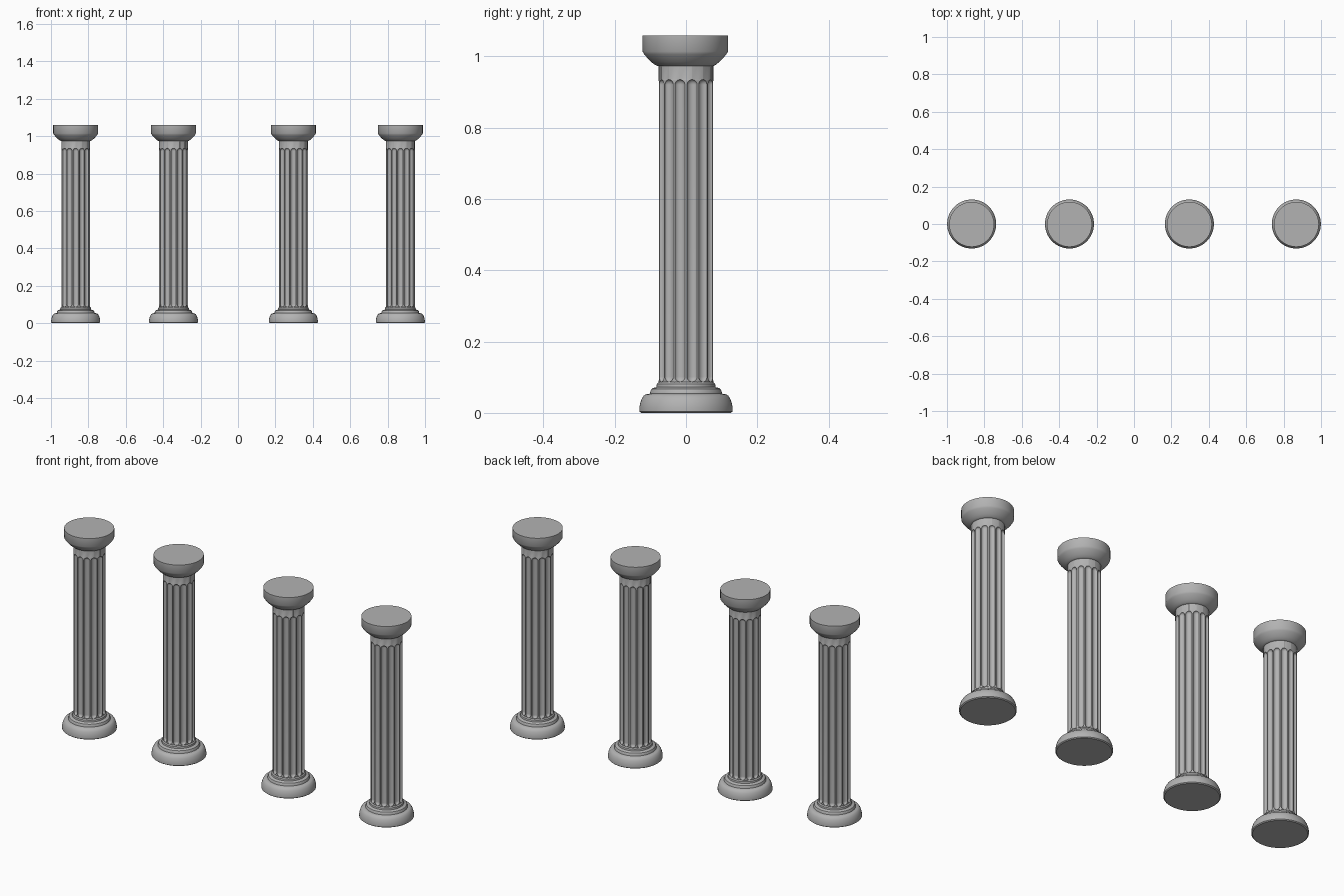
import bpy, bmesh, math

cube = bpy.data.objects.get("Cube")
if cube:
    bpy.data.objects.remove(cube, do_unlink=True)

stone = bpy.data.materials.new("grey stone")
stone.use_nodes = True
GREY = (0.45, 0.45, 0.45, 1)
stone.diffuse_color = GREY
stone.node_tree.nodes["Principled BSDF"].inputs["Base Color"].default_value = GREY

COLUMNS = {"far_right": -0.868, "inner_right": -0.345, "inner_left": 0.296, "far_left": 0.868}
FLUTES = 14
SHAFT_R = 0.077
FLUTE_W = 0.0145      # half width of a flute
FLUTE_DEPTH = 0.011
FLUTE_LOW, FLUTE_HIGH = 0.087, 0.935


def mesh_from_rings(name, rings, angle):
    """Skin a stack of closed vertex rings and cap both ends."""
    bm = bmesh.new()
    loops = [[bm.verts.new(p) for p in ring] for ring in rings]
    count = len(loops[0])
    for low, high in zip(loops, loops[1:]):
        for i in range(count):
            j = (i + 1) % count
            bm.faces.new((low[i], low[j], high[j], high[i]))
    bm.faces.new(loops[0][::-1])
    bm.faces.new(loops[-1])
    bmesh.ops.remove_doubles(bm, verts=bm.verts, dist=0.00002)
    bmesh.ops.recalc_face_normals(bm, faces=bm.faces)
    mesh = bpy.data.meshes.new(name)
    bm.to_mesh(mesh)
    bm.free()
    mesh.materials.append(stone)
    obj = bpy.data.objects.new(name, mesh)
    bpy.context.collection.objects.link(obj)
    bpy.ops.object.select_all(action="DESELECT")
    obj.select_set(True)
    bpy.context.view_layer.objects.active = obj
    bpy.ops.object.shade_smooth_by_angle(angle=math.radians(angle))
    return obj


def lathe(name, profile, sides=64):
    turns = [2 * math.pi * i / sides for i in range(sides)]
    rings = [[(r * math.cos(a), r * math.sin(a), z) for a in turns] for r, z in profile]
    return mesh_from_rings(name, rings, 35)


def shaft_ring(z, w):
    """One cross-section of the shaft with flutes of half width w."""
    ring = []
    step = 2 * math.pi / FLUTES
    for k in range(FLUTES):
        centre = (k + 0.5) * step
        ring.append((SHAFT_R * math.cos(k * step), SHAFT_R * math.sin(k * step), z))
        for i in range(11):
            t = math.pi * i / 10
            a = centre - math.cos(t) * w / SHAFT_R
            r = SHAFT_R - FLUTE_DEPTH * math.sin(t) * w / FLUTE_W
            ring.append((r * math.cos(a), r * math.sin(a), z))
    return ring


# Fluted shaft: the flutes close in round ends below the plain neck
ends = [math.pi / 2 * i / 8 for i in range(9)]
low = [(FLUTE_LOW + FLUTE_W * (1 - math.cos(t)), FLUTE_W * math.sin(t)) for t in ends]
high = [(FLUTE_HIGH - (z - FLUTE_LOW), w) for z, w in reversed(low)]
sections = [(0.07, 0.0002), *low, *high, (0.98, 0.0002)]
shaft = mesh_from_rings("shaft", [shaft_ring(z, max(w, 0.0002)) for z, w in sections], 40)

# Moulded base: large rounded foot, then two smaller steps
base = lathe("base", [
    (0.126, 0), (0.131, 0.004), (0.131, 0.014), (0.129, 0.026), (0.125, 0.038),
    (0.119, 0.048), (0.113, 0.052), (0.101, 0.054), (0.1, 0.06), (0.097, 0.067),
    (0.092, 0.07), (0.083, 0.072), (0.082, 0.081), (0.077, 0.086)])

# Capital: curved flare under a plain round slab
capital = lathe("capital", [
    (0.078, 0.973), (0.086, 0.977), (0.096, 0.985), (0.106, 0.995),
    (0.115, 1.006), (0.12, 1.014), (0.12, 1.059)])
capital.location.y = -0.002

# Repeat the three parts for each column
for side, x in COLUMNS.items():
    for part in (base, shaft, capital):
        copy = part.copy()
        copy.name = f"{side}_{part.name}"
        copy.location.x = x
        bpy.context.collection.objects.link(copy)
for part in (base, shaft, capital):
    bpy.data.objects.remove(part, do_unlink=True)
